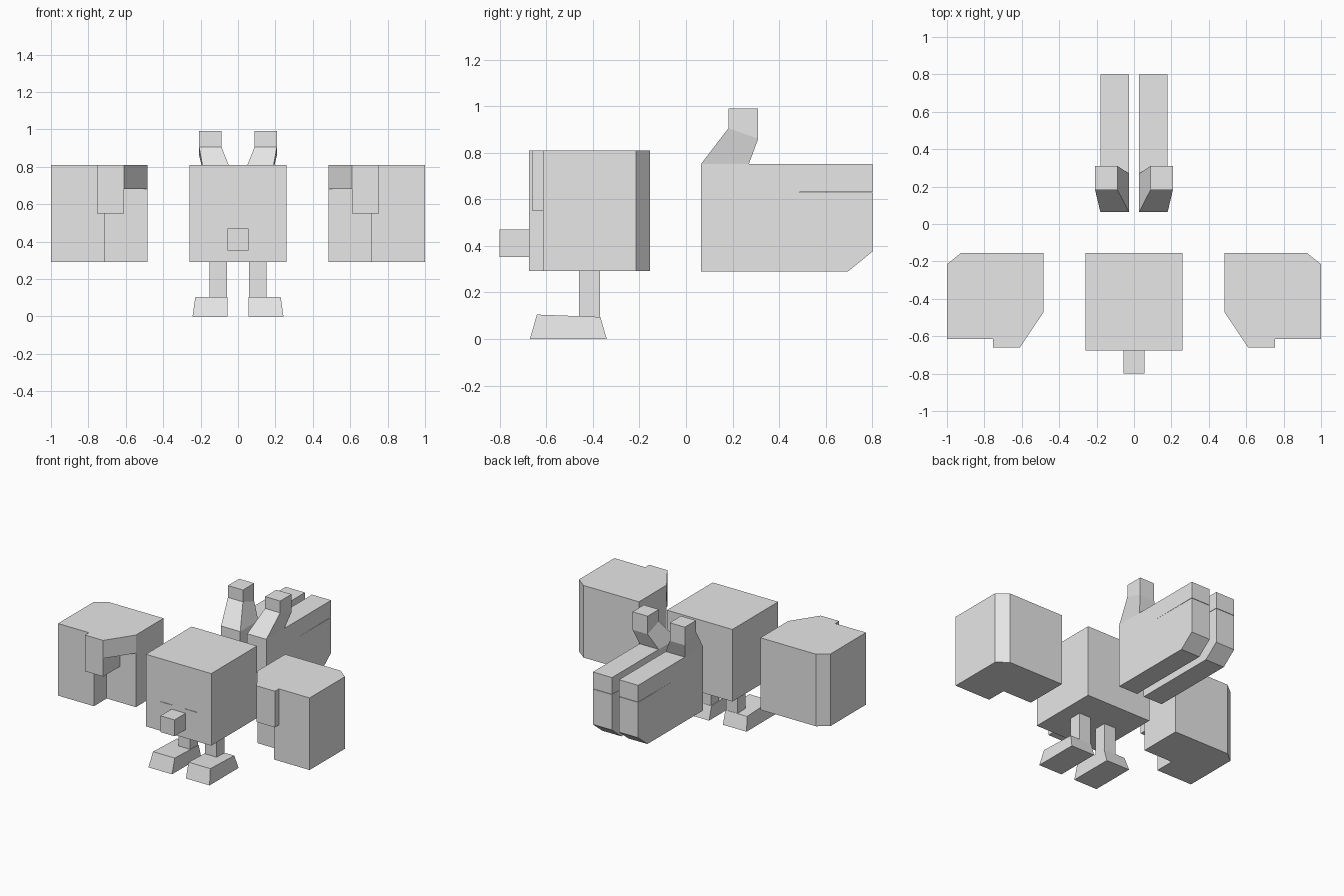
import bpy
import bmesh
from mathutils import Vector

if "Cube" in bpy.data.objects:
    bpy.data.objects.remove(bpy.data.objects["Cube"], do_unlink=True)

grey = bpy.data.materials.new("light_grey")
grey.use_nodes = True
grey.diffuse_color = (0.8, 0.8, 0.8, 1)
grey.node_tree.nodes["Principled BSDF"].inputs["Base Color"].default_value = (0.8, 0.8, 0.8, 1)


def finish(name, bm):
    bmesh.ops.recalc_face_normals(bm, faces=bm.faces)
    mesh = bpy.data.meshes.new(name)
    bm.to_mesh(mesh)
    bm.free()
    mesh.materials.append(grey)
    obj = bpy.data.objects.new(name, mesh)
    bpy.context.collection.objects.link(obj)
    return obj


def add_prism(bm, profile, offset):
    """Extrude a closed 3D outline along an offset; returns the new vertices."""
    face = bm.faces.new([bm.verts.new(p) for p in profile])
    start = list(face.verts)
    geom = bmesh.ops.extrude_face_region(bm, geom=[face])["geom"]
    end = [v for v in geom if isinstance(v, bmesh.types.BMVert)]
    bmesh.ops.translate(bm, verts=end, vec=Vector(offset))
    return start + end


def add_box(bm, x, y, z):
    outline = [(x[0], y[0], z[0]), (x[1], y[0], z[0]), (x[1], y[1], z[0]), (x[0], y[1], z[0])]
    return add_prism(bm, outline, (0, 0, z[1] - z[0]))


def box(name, x, y, z):
    bm = bmesh.new()
    add_box(bm, x, y, z)
    return finish(name, bm)


def add_slab(bm, outline, z):
    return add_prism(bm, [(x, y, z[0]) for x, y in outline], (0, 0, z[1] - z[0]))


def mirror(obj):
    """Make the right-hand twin of a left-hand part."""
    bm = bmesh.new()
    bm.from_mesh(obj.data)
    for v in bm.verts:
        v.co.x = -v.co.x
    bmesh.ops.reverse_faces(bm, faces=bm.faces)
    return finish(obj.name.replace("left", "right"), bm)


# Head with two very shallow eye recesses
head = box("head", (-0.26, 0.26), (-0.675, -0.155), (0.292, 0.81))
for side in (-1, 1):
    cutter = box("eye_cutter", sorted((side * 0.05, side * 0.145)), (-0.7, -0.671), (0.5, 0.61))
    mod = head.modifiers.new("eye", "BOOLEAN")
    mod.operation = "DIFFERENCE"
    mod.solver = "EXACT"
    mod.object = cutter
    bpy.context.view_layer.objects.active = head
    bpy.ops.object.modifier_apply(modifier=mod.name)
    bpy.data.objects.remove(cutter, do_unlink=True)

# Nose
box("nose", (-0.056, 0.056), (-0.8, -0.675), (0.353, 0.47))

# Leg and tapered foot
mirror(box("left_leg", (0.06, 0.152), (-0.46, -0.37), (0.09, 0.3)))

bm = bmesh.new()
for v in add_box(bm, (0.055, 0.243), (-0.67, -0.34), (0, 0.105)):
    if v.co.z > 0.05:
        front = v.co.y < -0.5
        v.co.x = 0.228 if v.co.x > 0.1 else 0.055
        v.co.y = -0.64 if front else -0.368
        v.co.z = 0.105 if front else 0.095
mirror(finish("left_foot", bm))

# Side block: notched lower body, angled top lobe, hanging finger
body_back = [(0.483, -0.155), (0.925, -0.155), (1.0, -0.215), (1.0, -0.615)]
bm = bmesh.new()
add_slab(bm, body_back + [(0.715, -0.615), (0.715, -0.47), (0.483, -0.47)], (0.292, 0.55))
add_slab(bm, body_back + [(0.755, -0.615), (0.755, -0.66), (0.61, -0.66),
                          (0.61, -0.47), (0.483, -0.47)], (0.55, 0.68))
add_slab(bm, body_back + [(0.755, -0.615), (0.755, -0.66), (0.61, -0.66),
                          (0.483, -0.47)], (0.68, 0.81))
mirror(finish("left_side_block", bm))

# Rear block with a fine side seam
rear = [(0.065, 0.29), (0.695, 0.29), (0.8, 0.375), (0.8, 0.629), (0.43, 0.63),
        (0.8, 0.632), (0.8, 0.752), (0.27, 0.752), (0.065, 0.752)]
bm = bmesh.new()
add_prism(bm, [(0.028, y, z) for y, z in rear], (0.152, 0, 0))
mirror(finish("left_rear_block", bm))

# Upright post leaning out of the rear block
bm = bmesh.new()
rings = []
for x, front, back in [((0.028, 0.18), (0.065, 0.752), (0.27, 0.752)),
                       ((0.088, 0.208), (0.182, 0.905), (0.31, 0.86)),
                       ((0.088, 0.208), (0.182, 0.99), (0.31, 0.99))]:
    rings.append([bm.verts.new(p) for p in ((x[0], *front), (x[1], *front),
                                            (x[1], *back), (x[0], *back))])
for low, high in zip(rings, rings[1:]):
    for i in range(4):
        j = (i + 1) % 4
        bm.faces.new((low[i], low[j], high[j], high[i]))
bm.faces.new(rings[0])
bm.faces.new(rings[-1])
mirror(finish("left_rear_post", bm))
